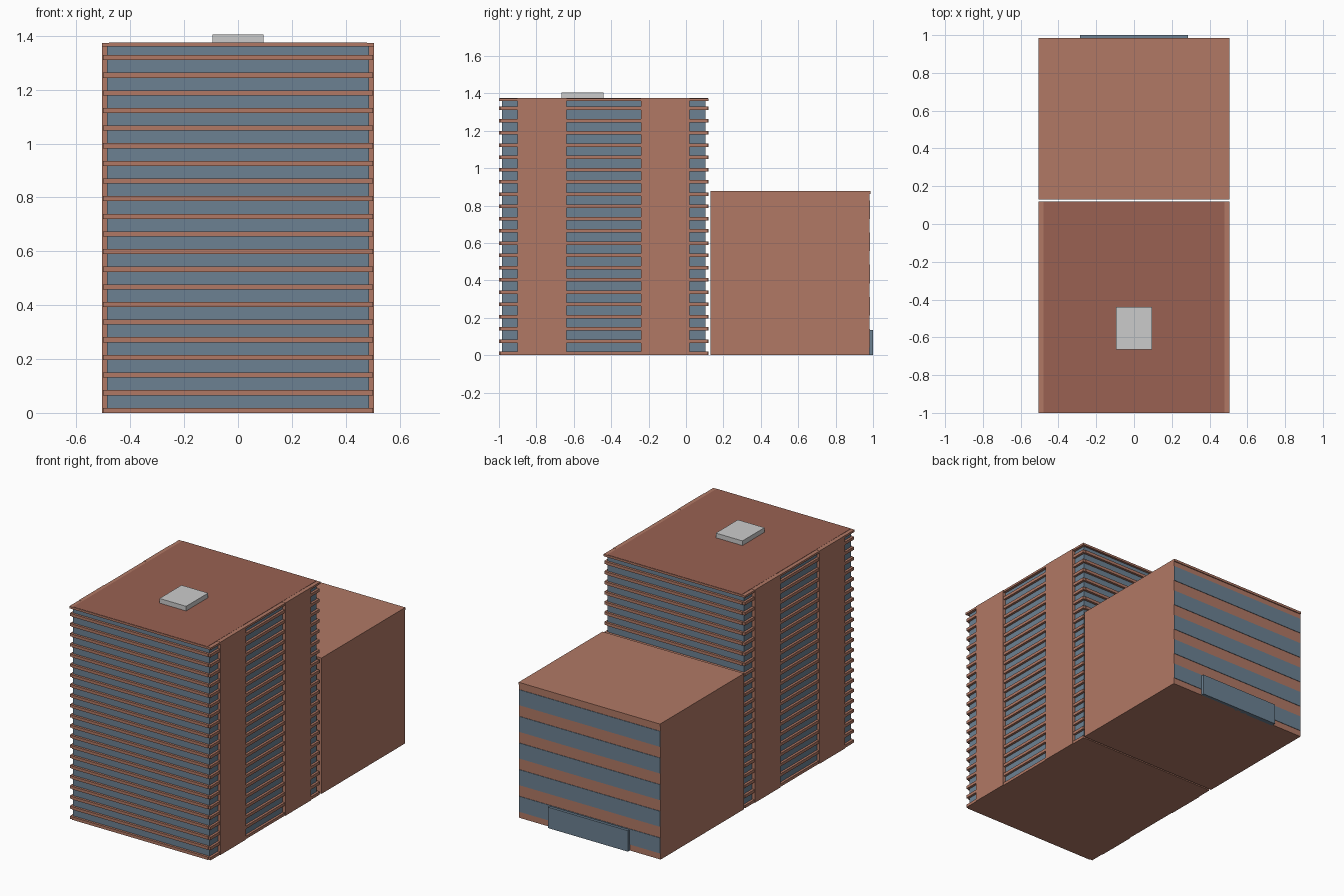
import bpy

if "Cube" in bpy.data.objects:
    bpy.data.objects.remove(bpy.data.objects["Cube"])


def material(name, rgb):
    m = bpy.data.materials.new(name)
    m.diffuse_color = (*rgb, 1)
    m.use_nodes = True
    m.node_tree.nodes["Principled BSDF"].inputs["Base Color"].default_value = m.diffuse_color
    return m


BRICK = material("brick", (0.44, 0.19, 0.13))
ROOF = material("roof_brick", (0.32, 0.12, 0.085))
GLASS = material("glass", (0.15, 0.22, 0.29))


def boxes(name, spans, mat=None):
    """One object made of boxes given as (x0, x1, y0, y1, z0, z1)."""
    verts, faces = [], []
    for x0, x1, y0, y1, z0, z1 in spans:
        n = len(verts)
        verts += [(x, y, z) for z in (z0, z1)
                  for x, y in ((x0, y0), (x1, y0), (x1, y1), (x0, y1))]
        faces += [[n + i for i in f] for f in
                  ((3, 2, 1, 0), (4, 5, 6, 7), (0, 1, 5, 4),
                   (1, 2, 6, 5), (2, 3, 7, 6), (3, 0, 4, 7))]
    me = bpy.data.meshes.new(name)
    me.from_pydata(verts, [], faces)
    if mat:
        me.materials.append(mat)
    ob = bpy.data.objects.new(name, me)
    bpy.context.collection.objects.link(ob)
    return ob


FLOORS, TOP = 21, 1.36
PITCH = 0.0655

# Tower: glazed core with a projecting brick ledge on every floor
boxes("tower_glazing", [(-0.487, 0.487, -0.985, 0.105, 0.005, TOP)], GLASS)
ledges = []
for i in range(FLOORS):
    z = i * PITCH
    ledges += [(-0.485, 0.485, -1.0, -0.98, z, z + 0.019),
               (-0.485, 0.485, 0.10, 0.12, z, z + 0.019)]
    for s in (-1, 1):
        xs = sorted((s * 0.48, s * 0.502))
        ledges += [(*xs, y0, y1, z, z + 0.019) for y0, y1 in
                   ((-0.995, -0.90), (-0.64, -0.24), (0.02, 0.115))]
boxes("floor_ledges", ledges, BRICK)

# Full height brick piers on both sides
piers = []
for s in (-1, 1):
    xs = sorted((s * 0.47, s * 0.506))
    piers += [(*xs, y0, y1, 0, 1.374) for y0, y1 in ((-0.90, -0.64), (-0.24, 0.02))]
boxes("side_piers", piers, BRICK)

# Tower roof and base
boxes("tower_roof_edge", [(-0.505, 0.505, -1.0, 0.12, TOP, 1.373)], BRICK)
boxes("tower_roof", [(-0.48, 0.48, -0.998, 0.118, TOP, 1.375)], ROOF)
boxes("tower_base", [(-0.49, 0.49, -0.995, 0.115, 0, 0.006)], BRICK)
boxes("roof_plant_box", [(-0.095, 0.095, -0.665, -0.44, 1.37, 1.405)])

# Rear wing with flush window bands and an entrance block
boxes("wing_body", [(-0.505, 0.505, 0.13, 0.98, 0, 0.875)], BRICK)
boxes("wing_roof_edge", [(-0.505, 0.505, 0.13, 0.986, 0.862, 0.877)], BRICK)
boxes("wing_windows", [(-0.503, 0.503, 0.975, 0.983, 0.04 + i * 0.172, 0.14 + i * 0.172)
                       for i in range(5)], GLASS)
boxes("entrance_block", [(-0.285, 0.285, 0.97, 1.0, 0, 0.135)], GLASS)
